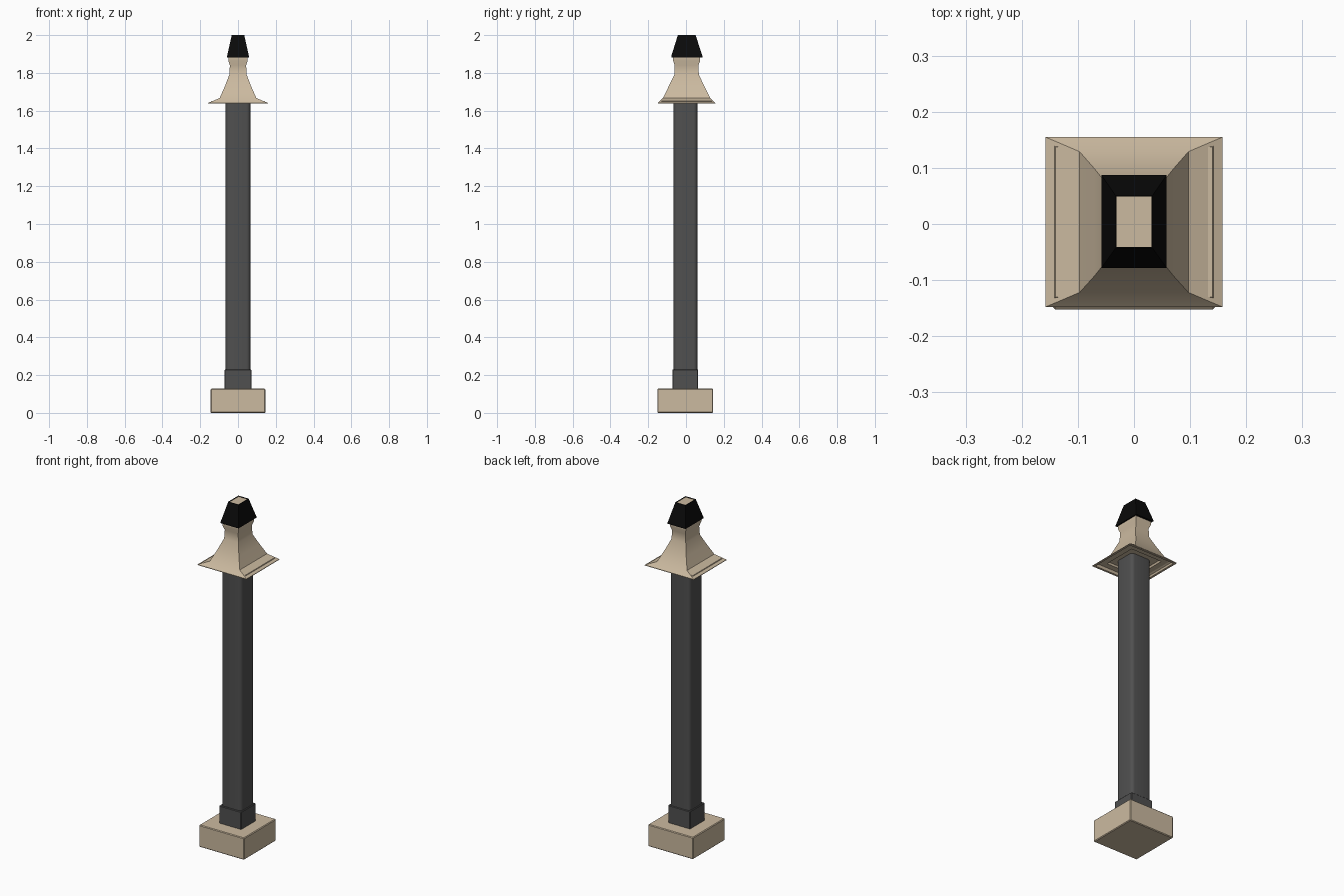
import bpy, bmesh

if "Cube" in bpy.data.objects:
    bpy.data.objects.remove(bpy.data.objects["Cube"])


def material(name, rgb):
    m = bpy.data.materials.new(name)
    m.diffuse_color = (*rgb, 1)
    m.use_nodes = True
    m.node_tree.nodes["Principled BSDF"].inputs["Base Color"].default_value = m.diffuse_color
    return m


STONE = material("warm_stone", (0.60, 0.49, 0.35))
IRON = material("dark_grey", (0.08, 0.08, 0.08))
BLACK = material("black", (0.003, 0.003, 0.003))


def loft(name, rings, mat, bevel=0.0, segments=1, upright=False, smooth=None, caps=True):
    """Skin rectangular rings given as (half_x, y_min, y_max, z)."""
    bm = bmesh.new()
    loops = [[bm.verts.new(p) for p in
              ((-hx, y0, z), (hx, y0, z), (hx, y1, z), (-hx, y1, z))]
             for hx, y0, y1, z in rings]
    for a, b in zip(loops, loops[1:]):
        for i in range(4):
            j = (i + 1) % 4
            bm.faces.new((a[i], a[j], b[j], b[i]))
    if caps:
        bm.faces.new(loops[0][::-1])
        bm.faces.new(loops[-1])
    if bevel:
        edges = [e for e in bm.edges if not upright or
                 abs(e.verts[0].co.z - e.verts[1].co.z) > 0.01]
        bmesh.ops.bevel(bm, geom=edges, offset=bevel, segments=segments,
                        profile=0.5, affect='EDGES')
    bmesh.ops.recalc_face_normals(bm, faces=bm.faces)
    me = bpy.data.meshes.new(name)
    bm.to_mesh(me)
    bm.free()
    me.materials.append(mat)
    ob = bpy.data.objects.new(name, me)
    bpy.context.collection.objects.link(ob)
    if smooth:
        bpy.ops.object.select_all(action='DESELECT')
        ob.select_set(True)
        bpy.context.view_layer.objects.active = ob
        bpy.ops.object.shade_smooth_by_angle(angle=smooth)
    return ob


# Plinth, collar and long rounded post
loft("base", [(0.145, -0.152, 0.143, 0), (0.145, -0.152, 0.143, 0.128)],
     STONE, bevel=0.004)
loft("collar", [(0.071, -0.072, 0.064, 0.12), (0.071, -0.072, 0.064, 0.23)],
     IRON, bevel=0.003)
loft("post", [(0.065, -0.065, 0.060, 0.12), (0.065, -0.065, 0.060, 1.665)],
     IRON, bevel=0.02, segments=4, upright=True, smooth=0.6)

# Flared roof: recessed underside, rim, sweeping slope and neck up into the cap
loft("roof", [
    (0.060, -0.060, 0.055, 1.662),
    (0.095, -0.092, 0.095, 1.662),
    (0.100, -0.097, 0.100, 1.652),
    (0.140, -0.130, 0.137, 1.652),
    (0.146, -0.136, 0.143, 1.638),
    (0.158, -0.148, 0.155, 1.638),
    (0.158, -0.148, 0.155, 1.641),
    (0.097, -0.122, 0.129, 1.667),
    (0.070, -0.092, 0.098, 1.728),
    (0.046, -0.062, 0.068, 1.79),
    (0.043, -0.060, 0.066, 1.84),
    (0.051, -0.068, 0.075, 1.865),
    (0.051, -0.068, 0.075, 1.885),
    (0.031, -0.041, 0.049, 1.996)],
    STONE, smooth=0.75)

# Tapered black cap, open at the top where the stone shows
loft("cap", [
    (0.044, -0.060, 0.068, 1.882),
    (0.058, -0.078, 0.087, 1.882),
    (0.058, -0.078, 0.087, 1.888),
    (0.033, -0.043, 0.051, 2.0),
    (0.031, -0.041, 0.049, 2.0),
    (0.031, -0.041, 0.049, 1.99)],
    BLACK, caps=False)
